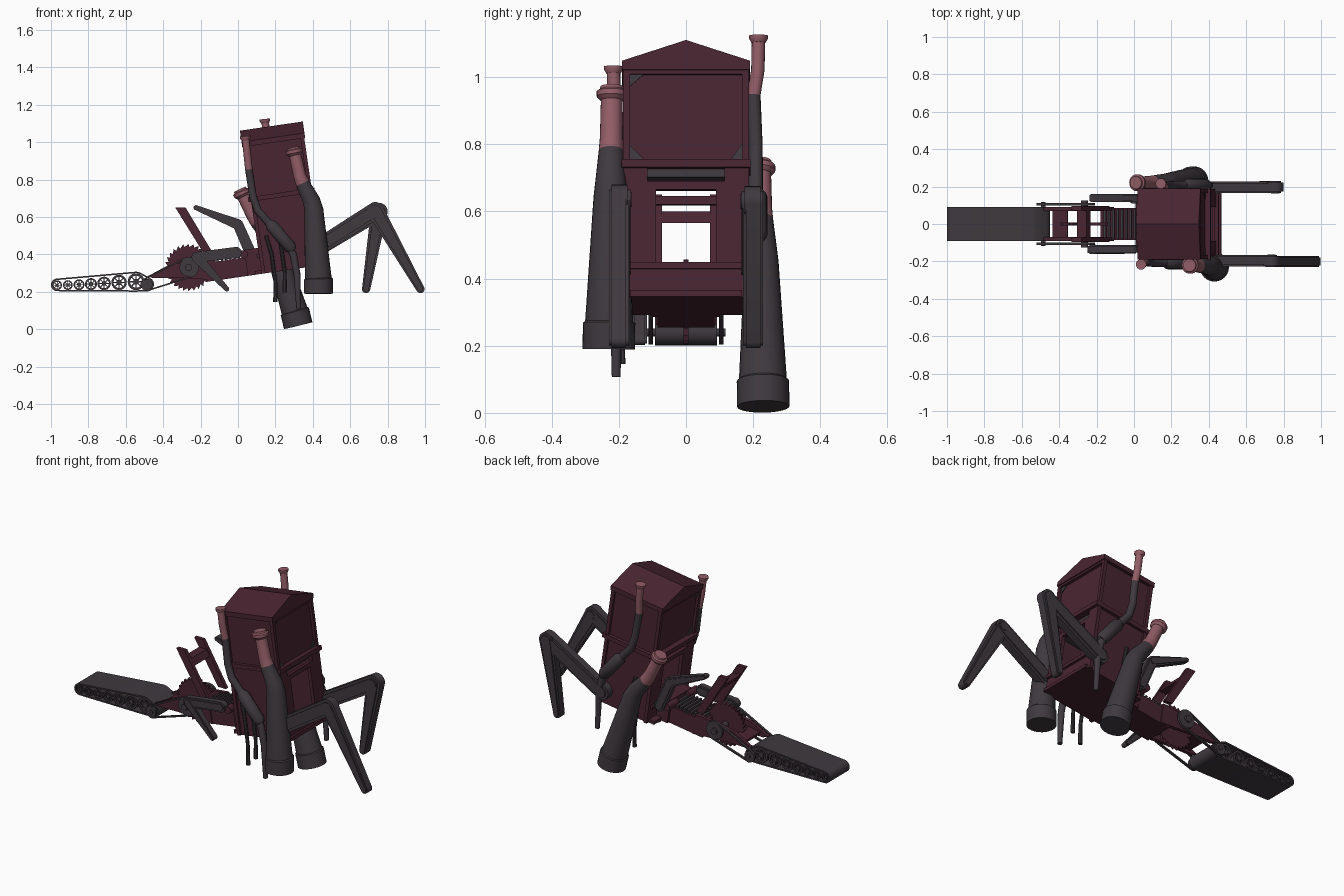
import bpy, bmesh, math
from mathutils import Matrix, Vector
from mathutils.geometry import convex_hull_2d

if "Cube" in bpy.data.objects:
    bpy.data.objects.remove(bpy.data.objects["Cube"])

def material(name, rgb):
    m = bpy.data.materials.new(name)
    m.diffuse_color = (*rgb, 1)
    m.use_nodes = True
    m.node_tree.nodes["Principled BSDF"].inputs["Base Color"].default_value = m.diffuse_color
    return m

RED = material("dark red paint", (0.066, 0.018, 0.030))
GREY = material("dark grey metal", (0.050, 0.041, 0.049))
PINK = material("heated pink metal", (0.29, 0.11, 0.135))
# tilted frame of the cabin and chassis
BODY = Matrix.Translation((0.29, 0, 0.32)) @ Matrix.Rotation(math.radians(-8.3), 4, 'Y')

def finish(name, bm, mats, M=None):
    if M:
        bm.transform(M)
    bmesh.ops.recalc_face_normals(bm, faces=bm.faces)
    for f in bm.faces:
        f.smooth = True
    for e in bm.edges:
        e.smooth = len(e.link_faces) == 2 and e.calc_face_angle(0) < math.radians(32)
    me = bpy.data.meshes.new(name)
    bm.to_mesh(me)
    bm.free()
    for m in mats:
        me.materials.append(m)
    ob = bpy.data.objects.new(name, me)
    bpy.context.collection.objects.link(ob)
    return ob

def boxes(name, specs, mat, M=None):
    bm = bmesh.new()
    for x0, x1, y0, y1, z0, z1 in specs:
        T = Matrix.Translation(((x0 + x1) / 2, (y0 + y1) / 2, (z0 + z1) / 2))
        bmesh.ops.create_cube(bm, size=1, matrix=T @ Matrix.Diagonal((x1 - x0, y1 - y0, z1 - z0, 1)))
    return finish(name, bm, [mat], M)

def add_slab(bm, pts, y0, y1, hole=None):
    n = len(pts)
    ring = lambda ps, y: [bm.verts.new((p[0], y, p[1])) for p in ps]
    def bridge(a, b):
        for i in range(n):
            bm.faces.new((a[i], a[(i + 1) % n], b[(i + 1) % n], b[i]))
    a, b = ring(pts, y0), ring(pts, y1)
    bridge(a, b)
    if hole:
        c, d = ring(hole, y0), ring(hole, y1)
        bridge(c, d); bridge(a, c); bridge(b, d)
    else:
        bm.faces.new(a); bm.faces.new(b)

def slab(name, pts, y0, y1, mat, M=None, hole=None):
    bm = bmesh.new()
    add_slab(bm, pts, y0, y1, hole)
    return finish(name, bm, [mat], M)

def circle(x, z, r, n=24):
    return [(x + r * math.cos(2 * math.pi * i / n), z + r * math.sin(2 * math.pi * i / n)) for i in range(n)]

def hull(*circles):
    pts = [Vector(p) for c in circles for p in circle(*c)]
    return [pts[i] for i in convex_hull_2d(pts)]

def belt(name, circles, y0, y1, t):
    out = hull(*circles)
    n = len(out)
    cen = sum(out, Vector((0, 0))) / n
    inner = []
    for i, p in enumerate(out):
        d = (out[(i + 1) % n] - out[i - 1]).normalized()
        nv = Vector((-d.y, d.x))
        inner.append(p + nv * (t if nv.dot(cen - p) > 0 else -t))
    slab(name, out, y0, y1, GREY, hole=inner)

def tube(name, pts, pink_from=99, n=16):
    """Loft round rings through (x, y, z, radius) points."""
    bm = bmesh.new()
    P = [Vector(p[:3]) for p in pts]
    rings = []
    for i, p in enumerate(P):
        d = Vector((0, 0, 0))
        if i: d += (p - P[i - 1]).normalized()
        if i < len(P) - 1: d += (P[i + 1] - p).normalized()
        d.normalize()
        a = d.cross(Vector((0, 1, 0))).normalized()
        b = d.cross(a)
        rings.append([bm.verts.new(p + pts[i][3] * (a * math.cos(2 * math.pi * k / n) + b * math.sin(2 * math.pi * k / n))) for k in range(n)])
    for i in range(len(P) - 1):
        for k in range(n):
            f = bm.faces.new((rings[i][k], rings[i][(k + 1) % n], rings[i + 1][(k + 1) % n], rings[i + 1][k]))
            f.material_index = int(i >= pink_from)
    bm.faces.new(rings[0]).material_index = int(pink_from <= 0)
    bm.faces.new(rings[-1]).material_index = int(pink_from < 99)
    return finish(name, bm, [GREY, PINK])

# --- cabin: roof, upper box, frame and open lower half
roof = [(-0.19, 0.685), (0.19, 0.685), (0.19, 0.712), (0, 0.774), (-0.19, 0.712)]
slab("roof", roof, -0.17, 0.17, RED, BODY @ Matrix.Rotation(math.pi / 2, 4, 'Z'))
boxes("cabin_upper_box", [(-0.15, 0.15, -0.172, 0.172, 0.39, 0.70)], RED, BODY)
boxes("cabin_ceiling_plate", [(-0.145, 0.145, -0.16, 0.16, 0.365, 0.39)], GREY, BODY)
frame = [(-0.18, 0.18, -0.192, 0.192, 0.39, 0.415)]
for s in (-1, 1):
    u = sorted((s * 0.145, s * 0.165))
    for t in (-1, 1):
        v = sorted((t * 0.167, t * 0.187))
        frame.append((*u, *v, 0.0, 0.69))
        frame.append((*u, *sorted((t * 0.115, t * 0.167)), 0.0, 0.39))
    frame.append((*u, -0.185, 0.185, 0.672, 0.69))
    frame.append((*sorted((s * 0.155, s * 0.178)), -0.168, 0.168, 0.085, 0.105))
    frame.append((*u, -0.12, 0.12, 0.0, 0.09))
    frame.append((*u, -0.10, 0.10, 0.325, 0.35))
    frame.append((*u, *((-0.12, -0.09)), 0.1, 0.35))
    frame.append((*u, *((0.09, 0.12)), 0.1, 0.35))
boxes("cabin_frame", frame, RED, BODY)
boxes("cabin_side_walls", [(-0.15, 0.15, *sorted((s * 0.16, s * 0.175)), 0, 0.39) for s in (-1, 1)], RED, BODY)
boxes("cabin_floor", [(-0.2, 0.18, -0.167, 0.167, 0, 0.02)], RED, BODY)
# worn bare-metal corners on the end panels
for s in (-1, 1):
    for y, w, dy, dw in ((-0.167, 0.672, 0.04, -0.035), (-0.167, 0.415, 0.045, 0.045), (0.167, 0.415, -0.035, 0.05)):
        slab("worn_corner", [(y, w), (y + dy, w), (y, w + dw)], -s * 0.152 - 0.003, -s * 0.152 + 0.003, GREY,
             BODY @ Matrix.Rotation(math.pi / 2, 4, 'Z'))

# --- chassis, slats and tapered nose
boxes("chassis", [(-0.46, -0.15, -0.085, 0.085, 0, 0.10), (-0.24, -0.15, -0.10, 0.10, 0.0, 0.14)], RED, BODY)
boxes("chassis_slats", [(-0.44 + 0.023 * i, -0.428 + 0.023 * i, -0.08, 0.08, 0.10, 0.118) for i in range(9)], GREY, BODY)
nose = [(-0.40, 0.0), (-0.40, 0.12), (-0.56, 0.125), (-0.66, 0.115), (-0.77, 0.075), (-0.74, 0.06), (-0.62, 0.045)]
for s in (-1, 1):
    slab("nose_side_plate", nose, *sorted((s * 0.07, s * 0.09)), RED, BODY)
boxes("nose_deck", [(-0.72, -0.64, -0.08, 0.08, 0.07, 0.085)], RED, BODY)

# --- circular saw with pulleys
teeth = []
for i in range(28):
    a = -2 * math.pi * i / 28
    teeth += [(-0.265 + 0.127 * math.cos(a), 0.33 + 0.127 * math.sin(a)),
              (-0.265 + 0.110 * math.cos(a - 0.04), 0.33 + 0.110 * math.sin(a - 0.04))]
slab("saw_blade", teeth, -0.008, 0.008, RED)
slab("saw_axle", circle(-0.265, 0.33, 0.018), -0.125, 0.125, GREY)
slab("front_axle", circle(-0.485, 0.24, 0.012), -0.118, 0.118, GREY)
for s in (-1, 1):
    y = sorted((s * 0.098, s * 0.112))
    slab("saw_pulley", circle(-0.265, 0.33, 0.048), *y, GREY)
    slab("front_pulley", circle(-0.485, 0.24, 0.028), *y, GREY)
    belt("drive_belt", [(-0.485, 0.24, 0.036), (-0.265, 0.33, 0.056)], *y, 0.008)

# --- raised guard frame
rail = [(-0.335, 0.65), (-0.28, 0.65), (-0.13, 0.40), (-0.18, 0.40)]
for s in (-1, 1):
    slab("guard_rail", rail, *sorted((s * 0.072, s * 0.095)), RED)
slab("guard_crossbar", [(-0.305, 0.60), (-0.255, 0.60), (-0.232, 0.565), (-0.282, 0.565)], -0.09, 0.09, RED)

# --- tracked conveyor with spoked wheels
belt("conveyor_belt", [(-0.966, 0.237, 0.034), (-0.545, 0.254, 0.054), (-0.487, 0.24, 0.038)], -0.092, 0.092, 0.008)
wheels = [(-0.967, 0.235, 0.026), (-0.91, 0.236, 0.026), (-0.85, 0.238, 0.029), (-0.786, 0.241, 0.032),
          (-0.716, 0.245, 0.036), (-0.636, 0.250, 0.041), (-0.545, 0.254, 0.045), (-0.487, 0.24, 0.03)]
for x, z, r in wheels:
    bm = bmesh.new()
    add_slab(bm, circle(x, z, r), -0.085, 0.085, circle(x, z, r * 0.72))
    add_slab(bm, circle(x, z, r * 0.35, 12), -0.085, 0.085)
    for k in range(8):
        c, s = math.cos(k * math.pi / 4), math.sin(k * math.pi / 4)
        q = [(0.3, -0.07), (0.8, -0.07), (0.8, 0.07), (0.3, 0.07)]
        add_slab(bm, [(x + r * (a * c - b * s), z + r * (a * s + b * c)) for a, b in q], -0.08, 0.08)
    finish("conveyor_wheel", bm, [GREY])

# --- jointed legs made of tapered links
def link(name, a, b, y, t):
    bm = bmesh.new()
    add_slab(bm, hull(a, b), y - t * 0.36, y + t * 0.36)
    add_slab(bm, hull((a[0], a[1], a[2] * 0.68), (b[0], b[1], b[2] * 0.68)), y - t / 2, y + t / 2)
    finish(name, bm, [GREY])

def leg(name, hip, knee, foot, y, t):
    link(name + "_upper", hip, knee, y, t)
    link(name + "_lower", knee, foot, y + math.copysign(0.004, y), t)
    slab(name + "_joint", circle(knee[0], knee[1], knee[2] * 0.5), y - t * 0.56, y + t * 0.56, GREY)

leg("big_leg_front", (0.40, 0.42, 0.045), (0.735, 0.635, 0.045), (0.975, 0.215, 0.022), -0.196, 0.06)
leg("big_leg_back", (0.40, 0.42, 0.045), (0.755, 0.63, 0.045), (0.685, 0.215, 0.022), 0.196, 0.06)
leg("small_arm_front", (-0.01, 0.41, 0.03), (-0.22, 0.385, 0.028), (-0.06, 0.215, 0.013), -0.135, 0.045)
leg("small_arm_back", (0.07, 0.40, 0.03), (-0.0, 0.56, 0.028), (-0.225, 0.65, 0.013), 0.135, 0.045)
for s in (-1, 1):
    slab("arm_pivot", circle(0.03, 0.40, 0.022), *sorted((s * 0.05, s * 0.14)), RED)

# --- big smoke stacks; the far one is mirrored and tipped over
def stack(name, side, turn, base):
    c, s = math.cos(turn), math.sin(turn)
    def P(x, z, r):
        x, z, y = x - 0.43, z - 0.19, side * (0.23 - 0.012 * (z - 0.19))
        return (base[0] + c * x - s * z, y, base[1] + s * x + c * z, r)
    tube(name + "_drum", [P(0.43, 0.19, 0.078), P(0.43, 0.268, 0.078), P(0.4298, 0.272, 0.072)], n=24)
    tube(name, [P(0.43, 0.26, 0.072), P(0.405, 0.64, 0.051), P(0.392, 0.69, 0.046), P(0.345, 0.78, 0.037),
                P(0.33, 0.82, 0.034), P(0.30, 0.955, 0.032)], 3, 24)
    tube(name + "_rim", [P(0.305, 0.93, 0.034), P(0.302, 0.942, 0.045), P(0.299, 0.958, 0.045), P(0.298, 0.963, 0.036), P(0.296, 0.972, 0.034)], 0, 24)

stack("front_stack", -1, 0, (0.43, 0.19))
stack("back_stack", 1, math.radians(13.5), (0.322, 0.019))

# --- thin exhaust pipes with mufflers
def exhaust(name, side, dx, dz):
    Q = lambda x, z, r, y=0.208: (x + dx, side * y, z + dz, r)
    tube(name, [Q(0.325, 0.107, 0.013), Q(0.315, 0.30, 0.018), Q(0.295, 0.40, 0.02), Q(0.26, 0.46, 0.021),
                Q(0.15, 0.585, 0.021), Q(0.105, 0.635, 0.021), Q(0.08, 0.71, 0.02), Q(0.058, 0.855, 0.02, 0.202),
                Q(0.05, 0.93, 0.02, 0.214), Q(0.04, 1.02, 0.02, 0.216)], 7)
    tube(name + "_muffler", [Q(0.295, 0.42, 0.021), Q(0.28, 0.437, 0.034), Q(0.18, 0.553, 0.034), Q(0.165, 0.57, 0.021)])
    tube(name + "_rim", [Q(0.041, 1.01, 0.021, 0.216), Q(0.039, 1.022, 0.028, 0.216), Q(0.038, 1.032, 0.028, 0.216)], 0)

exhaust("front_exhaust", -1, 0, 0)
exhaust("back_exhaust", 1, 0.105, 0.092)

# --- hanging hoses
for s in (-1, 1):
    for dx, dz in ((0, 0), (0.05, 0.05)):
        tube("hose", [(0.15 + dx, s * 0.18, 0.50 + dz, 0.01), (0.18 + dx, s * 0.192, 0.40 + dz, 0.01),
                      (0.20 + dx, s * 0.192, 0.25 + dz, 0.01), (0.20 + dx, s * 0.192, 0.145 + dz, 0.012)], n=10)
